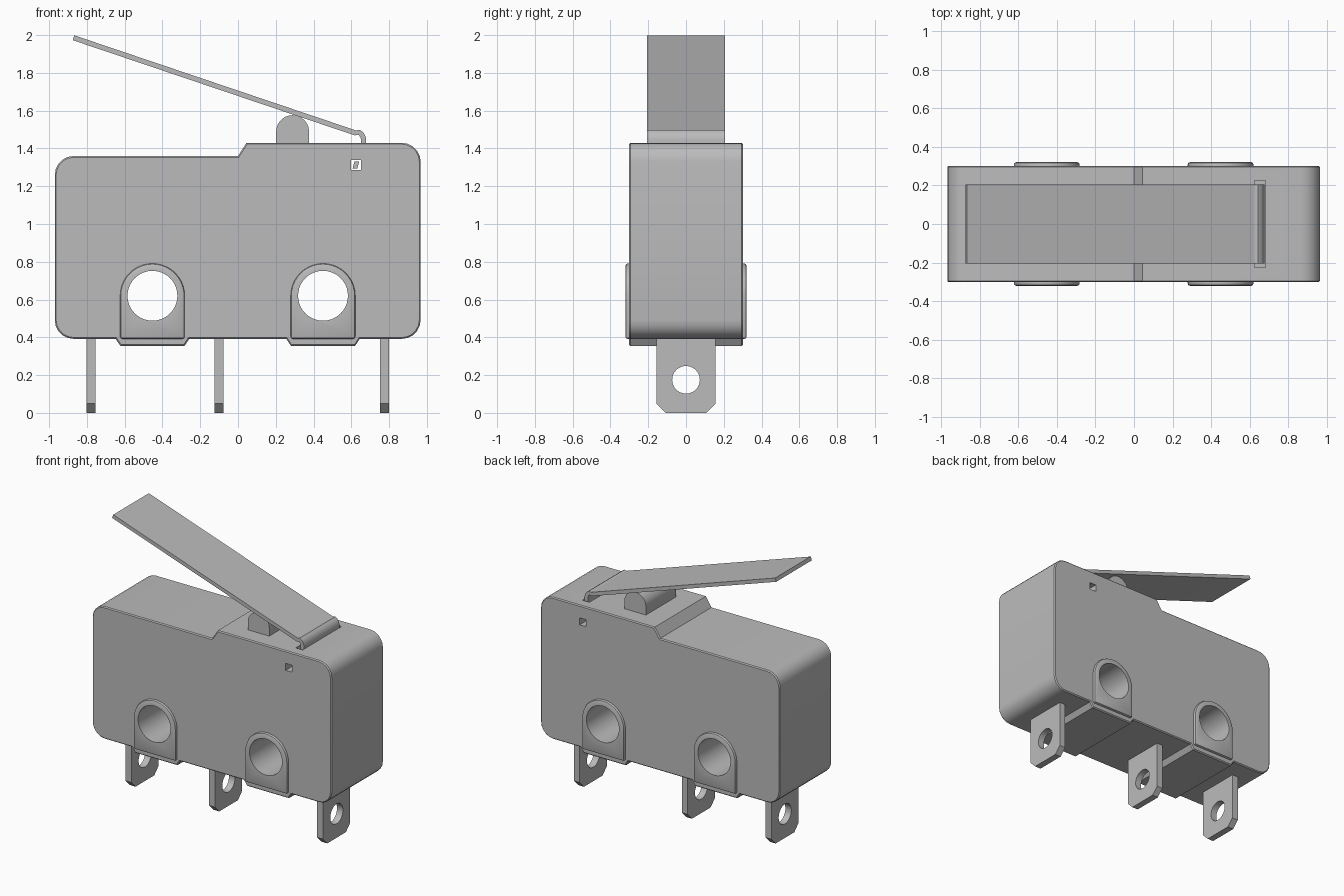
import bpy, bmesh, math
from mathutils import Vector

cube = bpy.data.objects.get("Cube")
if cube:
    bpy.data.objects.remove(cube)

grey = bpy.data.materials.new("plain grey")
grey.use_nodes = True
grey.diffuse_color = (0.5, 0.5, 0.5, 1)
grey.node_tree.nodes["Principled BSDF"].inputs["Base Color"].default_value = (0.5, 0.5, 0.5, 1)


def extrude(name, points, lo, hi, axis="y"):
    """Prism: an outline in the xz plane (or yz for axis x), drawn from lo to hi."""
    place = (lambda a, b, d: (a, d, b)) if axis == "y" else (lambda a, b, d: (d, a, b))
    bm = bmesh.new()
    ends = [[bm.verts.new(place(a, b, d)) for a, b in points] for d in (lo, hi)]
    bm.faces.new(ends[0])
    bm.faces.new(ends[1][::-1])
    n = len(points)
    for i in range(n):
        j = (i + 1) % n
        bm.faces.new((ends[0][j], ends[0][i], ends[1][i], ends[1][j]))
    bmesh.ops.recalc_face_normals(bm, faces=bm.faces[:])
    mesh = bpy.data.meshes.new(name)
    bm.to_mesh(mesh)
    bm.free()
    mesh.materials.append(grey)
    obj = bpy.data.objects.new(name, mesh)
    bpy.context.collection.objects.link(obj)
    return obj


def arc(cx, cz, r, start, end, steps):
    angles = [math.radians(start + (end - start) * i / steps) for i in range(steps + 1)]
    return [(cx + r * math.cos(a), cz + r * math.sin(a)) for a in angles]


def circle(cx, cz, r, n=40):
    return arc(cx, cz, r, 0, 360, n)[:-1]


def rect(a0, a1, b0, b1):
    return [(a0, b0), (a1, b0), (a1, b1), (a0, b1)]


def apply(obj, mod):
    bpy.context.view_layer.objects.active = obj
    bpy.ops.object.modifier_apply(modifier=mod.name)


def bevel(obj, width, segments=1):
    mod = obj.modifiers.new("bevel", "BEVEL")
    mod.width, mod.segments = width, segments
    mod.limit_method, mod.angle_limit = "ANGLE", math.radians(60)
    apply(obj, mod)


def cut(obj, *cutters):
    for cutter in cutters:
        mod = obj.modifiers.new("cut", "BOOLEAN")
        mod.object, mod.operation, mod.solver = cutter, "DIFFERENCE", "EXACT"
        apply(obj, mod)
        bpy.data.objects.remove(cutter)


def smooth(obj, angle=30):
    bpy.ops.object.select_all(action="DESELECT")
    obj.select_set(True)
    bpy.context.view_layer.objects.active = obj
    bpy.ops.object.shade_smooth_by_angle(angle=math.radians(angle))


HOLES = (-0.453, 0.45)
HOLE_Z, HOLE_R, FLOOR = 0.62, 0.132, 0.392

# Housing: rounded block with a stepped top and two bevelled feet
outline = arc(-0.87, 0.492, 0.1, 180, 270, 5)
for x in HOLES:
    outline += [(x - 0.195, FLOOR), (x - 0.17, 0.355), (x + 0.17, 0.355), (x + 0.195, FLOOR)]
outline += arc(0.867, 0.492, 0.1, 270, 360, 5) + arc(0.867, 1.33, 0.1, 0, 90, 5)
outline += [(0.045, 1.43), (0, 1.36)] + arc(-0.87, 1.26, 0.1, 90, 180, 5)
housing = extrude("housing", outline, -0.302, 0.302)
bevel(housing, 0.007)
slot = [(x, z) for x, z in rect(0.625, 0.682, 1.36, 1.5)]
cut(housing,
    *[extrude("hole_cutter", circle(x, HOLE_Z, HOLE_R), -1, 1) for x in HOLES],
    extrude("hinge_cutter", rect(0.597, 0.65, 1.287, 1.338), -1, 1),
    extrude("slot_cutter", slot, -0.225, 0.225))
smooth(housing, 20)

# Arched raised pads around the mounting holes, front and back
for x, place in zip(HOLES, ("right", "left")):
    for side, face in ((-1, "front"), (1, "back")):
        arch = [(x - 0.171, FLOOR), (x + 0.171, FLOOR)] + arc(x, HOLE_Z, 0.171, 0, 180, 20)
        lo, hi = sorted((side * 0.285, side * 0.321))
        pad = extrude(f"{face}_{place}_pad", arch, lo, hi)
        bevel(pad, 0.012, 2)
        cut(pad, extrude("hole_cutter", circle(x, HOLE_Z, HOLE_R), -1, 1))
        smooth(pad, 25)

# Terminals: flat tabs with clipped corners and an eyelet
tab = [(-0.157, 0.42), (-0.157, 0.05), (-0.108, 0), (0.108, 0), (0.157, 0.05), (0.157, 0.42)]
for x, name in ((-0.778, "right"), (-0.1, "middle"), (0.775, "left")):
    terminal = extrude(f"{name}_terminal", tab, x - 0.024, x + 0.024, "x")
    cut(terminal, extrude("eyelet_cutter", circle(0, 0.175, 0.073), -2, 2, "x"))
    smooth(terminal)

# Plunger: domed button under the lever
button = [(0.202, 1.4), (0.376, 1.4)] + arc(0.289, 1.489, 0.087, 0, 180, 20)
smooth(extrude("plunger", button, -0.175, 0.175))

# Lever: thin strip that bends down into the slot
path = [Vector((-0.871, 1.986)), Vector((0.622, 1.482))]
path += [Vector(p) for p in arc(0.612, 1.442, 0.053, 55, 0, 5)] + [Vector((0.665, 1.365))]
upper, lower = [], []
for i, p in enumerate(path):
    along = (path[min(i + 1, len(path) - 1)] - path[max(i - 1, 0)]).normalized()
    normal = Vector((-along.y, along.x)) * 0.0135
    upper.append(tuple(p + normal))
    lower.append(tuple(p - normal))
smooth(extrude("lever", upper + lower[::-1], -0.206, 0.206))

# Hinge pin seen through the small square window
extrude("hinge_pin", [(0.607, 1.295), (0.632, 1.295), (0.641, 1.33), (0.616, 1.33)], -0.206, 0.206)
